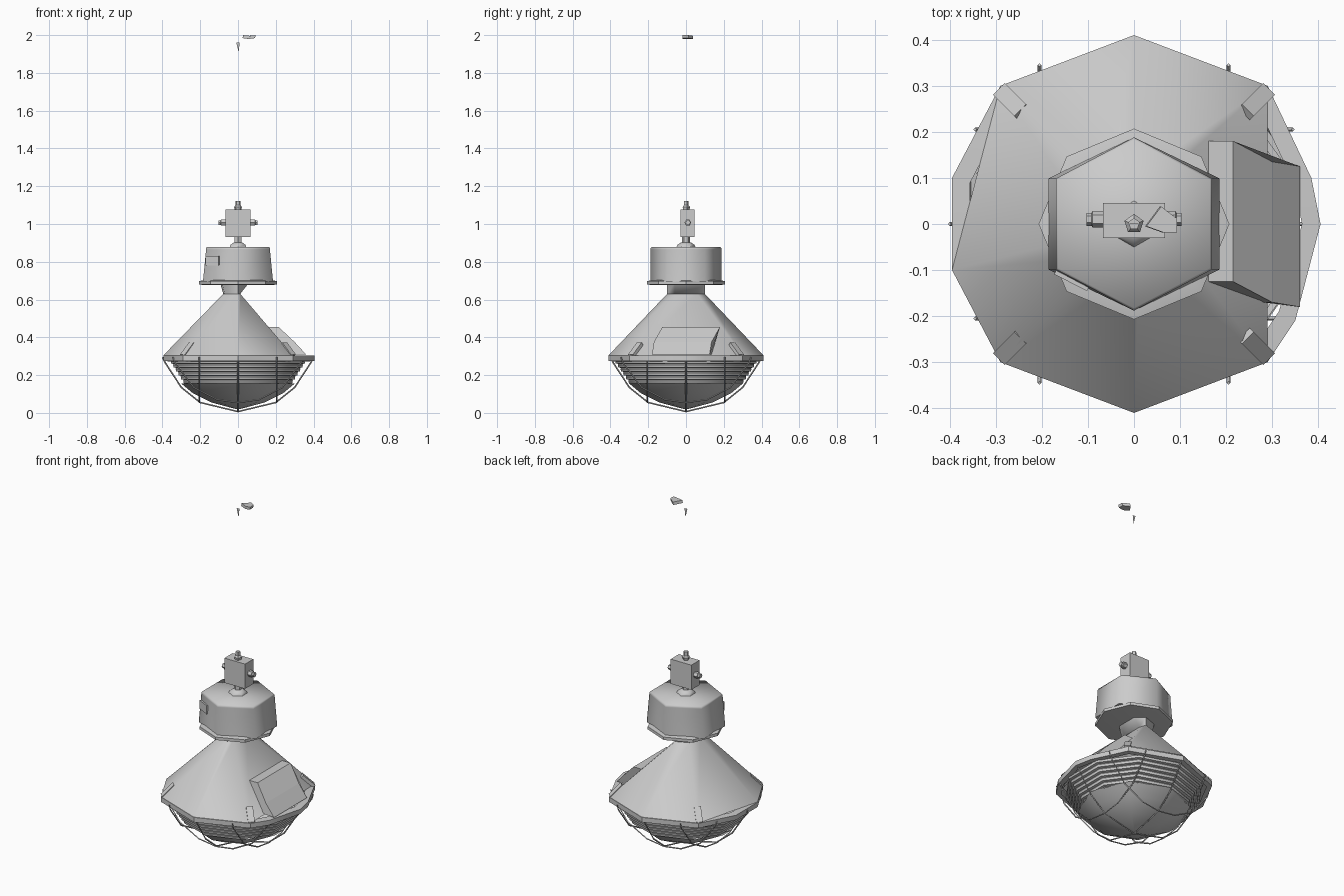
import bpy, bmesh, math
from mathutils import Vector, Matrix

if "Cube" in bpy.data.objects:
    bpy.data.objects.remove(bpy.data.objects["Cube"])


def material(name, v):
    m = bpy.data.materials.new(name)
    m.diffuse_color = (*v, 1)
    m.use_nodes = True
    m.node_tree.nodes["Principled BSDF"].inputs["Base Color"].default_value = m.diffuse_color
    return m


GREY = material("light grey metal", (0.6, 0.6, 0.6))


def finish(name, bm, angle=40):
    bmesh.ops.recalc_face_normals(bm, faces=bm.faces[:])
    me = bpy.data.meshes.new(name)
    bm.to_mesh(me)
    bm.free()
    me.materials.append(GREY)
    if angle:
        me.shade_smooth()
        me.set_sharp_from_angle(angle=math.radians(angle))
    ob = bpy.data.objects.new(name, me)
    bpy.context.collection.objects.link(ob)
    return ob


def ngon(n, start=90):
    return [(math.cos(math.radians(start + 360 * i / n)),
             math.sin(math.radians(start + 360 * i / n))) for i in range(n)]


def loft(name, rings, angle=40, caps=(True, True)):
    """Skin a list of rings of 3D points."""
    bm = bmesh.new()
    rings = [[bm.verts.new(p) for p in ring] for ring in rings]
    n = len(rings[0])
    for a, b in zip(rings, rings[1:]):
        for i in range(n):
            bm.faces.new((a[i], a[(i + 1) % n], b[(i + 1) % n], b[i]))
    if caps[0]:
        bm.faces.new(rings[0])
    if caps[1]:
        bm.faces.new(rings[-1])
    return finish(name, bm, angle)


def stack(name, outline, profile, angle=40, caps=(True, True)):
    """Loft copies of an outline, scaled by s at height z."""
    return loft(name, [[(x * s, y * s, z) for x, y in outline] for s, z in profile], angle, caps)


def box(name, centre, size, rot=None):
    bm = bmesh.new()
    m = Matrix.Translation(centre) @ (rot or Matrix()) @ Matrix.Diagonal((*size, 1))
    bmesh.ops.create_cube(bm, size=1, matrix=m)
    return finish(name, bm, 0)


def prism(name, pts, direction):
    """Extrude a flat polygon along a direction."""
    bm = bmesh.new()
    f = bm.faces.new([bm.verts.new(p) for p in pts])
    r = bmesh.ops.extrude_face_region(bm, geom=[f])
    bmesh.ops.translate(bm, vec=direction,
                        verts=[v for v in r["geom"] if isinstance(v, bmesh.types.BMVert)])
    return finish(name, bm, 0)


def wire(name, pts, r=0.004):
    """Bent rod along a path."""
    cu = bpy.data.curves.new(name, "CURVE")
    cu.dimensions = "3D"
    cu.bevel_depth = r
    cu.bevel_resolution = 0
    cu.use_fill_caps = True
    sp = cu.splines.new("POLY")
    sp.points.add(len(pts) - 1)
    for p, c in zip(sp.points, pts):
        p.co = (*c, 1)
    cu.materials.append(GREY)
    ob = bpy.data.objects.new(name, cu)
    bpy.context.collection.objects.link(ob)


# Reflector cone: flat-cut on the right, narrowing to an off-centre top
foot = [(0, 0.41), (-0.29, 0.30), (-0.395, -0.10), (-0.29, -0.30), (0, -0.41), (0.29, -0.30), (0.29, 0.30)]
crown = [(0, 0.10), (-0.07, 0.07), (-0.078, -0.02), (-0.07, -0.07), (0, -0.10), (0.012, -0.06), (0.012, 0.06)]
loft("reflector_cone", [[(x, y, 0.305) for x, y in foot], [(x, y, 0.63) for x, y in crown]],
     65, (False, False))

# Neck, widening up into the housing
collar = [(x * 1.2 if x < 0 else x * 4.6, y, 0.685) for x, y in crown]
loft("neck", [[(x, y, 0.63) for x, y in crown], collar], 65)

# Rim band
rim = [(0, 0.41), (-0.29, 0.30), (-0.395, 0.10), (-0.395, -0.10), (-0.29, -0.30), (0, -0.41),
       (0.29, -0.30), (0.35, -0.21), (0.405, 0.0), (0.385, 0.10), (0.29, 0.30)]
stack("rim_band", rim, [(0.93, 0.273), (1, 0.275), (1, 0.303), (0.90, 0.305)], 35, (False, False))

# Access cover standing on the flat cut of the cone
prism("cone_cover", [(0.16, -0.125, 0.455), (0.215, -0.125, 0.455), (0.30, -0.17, 0.375),
                     (0.36, -0.18, 0.31), (0.28, -0.17, 0.31)], (0, 0.305, 0))

# Ribbed glass and smooth bowl below it
ribs = []
for i in range(6):
    z, r = 0.275 - i * 0.021, 0.375 - i * 0.014
    ribs += [(r, z), (r - 0.003, z - 0.013), (r - 0.017, z - 0.016)]
stack("ribbed_glass", ngon(10), ribs, 40, (False, False))
stack("glass_bowl", ngon(8), [(0.30, 0.155), (0.24, 0.105), (0.14, 0.055), (0.01, 0.02)], 30, (False, True))

# Wire guard: three wires each way
for k, off in enumerate((-0.205, 0, 0.205)):
    if off:
        side = [(0.345, 0.295), (0.335, 0.265), (0.235, 0.135), (0.11, 0.070), (0, 0.055)]
    else:
        side = [(0.40, 0.295), (0.385, 0.265), (0.30, 0.135), (0.20, 0.055), (0, 0.007)]
    path = [(-a, z) for a, z in side] + [(a, z) for a, z in side[-2::-1]]
    wire(f"guard_wire_x_{k}", [(a, off, z) for a, z in path])
    wire(f"guard_wire_y_{k}", [(off, a, z) for a, z in path])

# Four rim clips lying along the slope
for k in range(4):
    turn = Matrix.Rotation(math.radians(45 + 90 * k), 4, "Z")
    box(f"rim_clip_{k}", turn @ Vector((0.376, 0, 0.335)), (0.09, 0.036, 0.018),
        turn @ Matrix.Rotation(math.radians(44), 4, "Y"))

# Gear housing: hexagon, tapering only sideways, on an octagonal flange
stack("housing_flange", ngon(8), [(0.18, 0.677), (0.207, 0.68), (0.207, 0.697), (0.18, 0.703)])
body = [(0, 0.19), (-0.175, 0.10), (-0.175, -0.10), (0, -0.19), (0.175, -0.10), (0.175, 0.10)]
loft("gear_housing", [[(x * sx, y * sy, z) for x, y in body] for sx, sy, z in
                      ((1.06, 0.99, 0.695), (0.965, 0.99, 0.865), (0.965, 0.99, 0.87), (0.94, 0.96, 0.879))], 65)

# Label plate on the front left of the housing
box("housing_plate", (-0.135, -0.122, 0.805), (0.08, 0.012, 0.05),
    Matrix.Rotation(math.radians(-27), 4, "Z"))

# Hanger: washer, stem, block, side bolts and eye
stack("hanger_washer", ngon(6), [(0.052, 0.875), (0.045, 0.89), (0.025, 0.903)])
stack("hanger_stem", ngon(6), [(0.022, 0.895), (0.022, 0.94)])
box("hanger_block", (0, 0.008, 1.003), (0.134, 0.076, 0.145))
for s, n in ((-1, "left"), (1, "right")):
    bolt = stack(f"bolt_{n}", ngon(6), [(0.018, 0.06), (0.018, 0.09), (0.014, 0.092), (0.014, 0.103)], 30)
    bolt.matrix_world = Matrix.Translation((0, 0.01, 1.007)) @ Matrix.Rotation(s * math.pi / 2, 4, "Y")
stack("hook_eye", ngon(5), [(0.016, 1.07), (0.022, 1.09), (0.013, 1.10), (0.013, 1.122)], 30)

# Loose fragments of the suspension, hanging above
prism("chain_sliver", [(-0.009, 0, 1.96), (0.009, 0, 1.96), (0.003, 0, 1.91)], (0, 0.001, 0))
prism("ceiling_bracket", [(0.024, -0.005, 1.984), (0.06, -0.018, 1.98), (0.09, -0.018, 1.984),
                          (0.09, 0.012, 1.984), (0.056, 0.038, 1.98)], (0.003, 0, 0.016))
